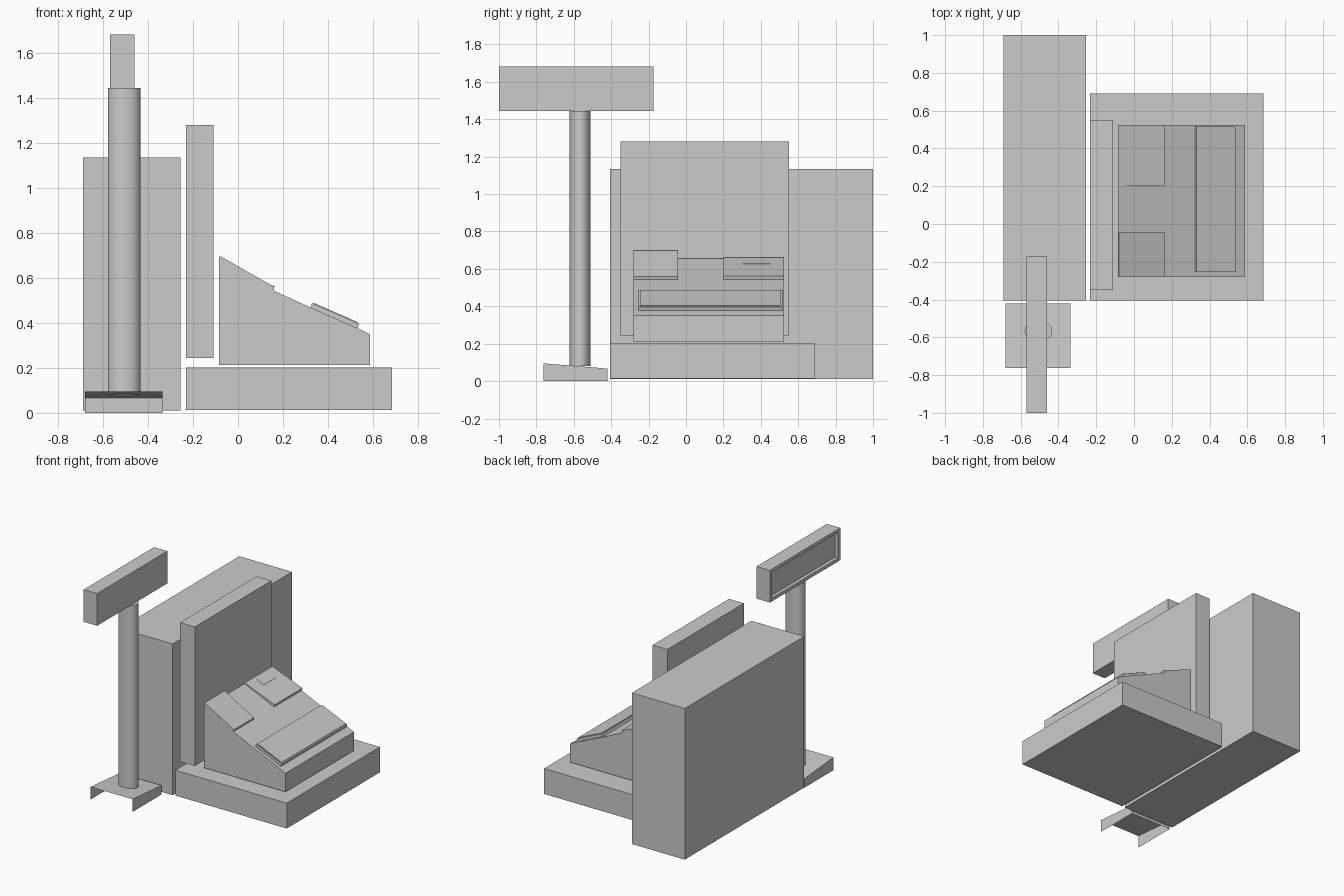
import bpy, bmesh
from mathutils import Vector

if "Cube" in bpy.data.objects:
    bpy.data.objects.remove(bpy.data.objects["Cube"])


def finish(name, bm):
    bmesh.ops.recalc_face_normals(bm, faces=bm.faces)
    mesh = bpy.data.meshes.new(name)
    bm.to_mesh(mesh)
    bm.free()
    obj = bpy.data.objects.new(name, mesh)
    bpy.context.collection.objects.link(obj)
    return obj


def prism(name, profile, y0, y1, inset=None):
    """Extrude an x-z profile along y; inset = (direction, width, depth) details one face."""
    bm = bmesh.new()
    face = bm.faces.new([bm.verts.new((x, y0, z)) for x, z in profile])
    ext = bmesh.ops.extrude_face_region(bm, geom=[face])
    for v in ext["geom"]:
        if isinstance(v, bmesh.types.BMVert):
            v.co.y = y1
    bmesh.ops.recalc_face_normals(bm, faces=bm.faces)
    if inset:
        direction, width, depth = inset
        d = Vector(direction).normalized()
        target = max(bm.faces, key=lambda f: f.normal.dot(d))
        n = target.normal.copy()
        bmesh.ops.inset_region(bm, faces=[target], thickness=width)
        ret = bmesh.ops.extrude_face_region(bm, geom=[target])
        verts = [g for g in ret["geom"] if isinstance(g, bmesh.types.BMVert)]
        bmesh.ops.translate(bm, verts=verts, vec=n * depth)
        if target.is_valid:
            bmesh.ops.delete(bm, geom=[target], context='FACES_ONLY')
    return finish(name, bm)


def box(name, x, y, z, inset=None):
    return prism(name, [(x[0], z[0]), (x[1], z[0]), (x[1], z[1]), (x[0], z[1])],
                 y[0], y[1], inset)


# Large boxes
box("tower_cabinet", (-0.69, -0.255), (-0.405, 1.0), (0.01, 1.135))
box("screen_panel", (-0.232, -0.11), (-0.35, 0.55), (0.245, 1.28))
box("cash_drawer", (-0.232, 0.685), (-0.405, 0.69), (0.013, 0.202))

# Sloping register body
prism("register_body", [(-0.085, 0.212), (0.587, 0.212), (0.587, 0.35),
                        (0.535, 0.375), (0.32, 0.47), (0.16, 0.543),
                        (-0.085, 0.655)], -0.28, 0.525)

# Raised covers at the back corners of the slope
prism("left_cover", [(-0.085, 0.63), (-0.085, 0.69), (-0.079, 0.697),
                     (0.162, 0.56), (0.155, 0.535)], -0.28, -0.043)
prism("printer_cover", [(-0.085, 0.63), (-0.085, 0.66), (0.162, 0.563),
                        (0.155, 0.535)], 0.2, 0.525)
prism("printer_slot", [(-0.06, 0.64), (-0.06, 0.652), (0.0, 0.628),
                       (0.0, 0.615)], 0.305, 0.45)

# Keyboard with a slightly raised inner plate
prism("keyboard", [(0.32, 0.465), (0.33, 0.488), (0.538, 0.397),
                   (0.53, 0.37)], -0.255, 0.515, ((0.4, 0, 0.9), 0.012, 0.004))

# Pole foot: bent sheet, open at the front and underneath
bm = bmesh.new()
x0, x1, y0, y1 = -0.68, -0.335, -0.763, -0.42
top = [bm.verts.new(c) for c in ((x0, y0, 0.095), (x0, y1, 0.067),
                                 (x1, y1, 0.067), (x1, y0, 0.095))]
low = [bm.verts.new((v.co.x, v.co.y, 0)) for v in top]
bm.faces.new(top[::-1])
for i in range(3):
    bm.faces.new((top[i], top[i + 1], low[i + 1], low[i]))
finish("pole_foot", bm)

# Oval pole
bpy.ops.mesh.primitive_cylinder_add(vertices=48, radius=1, depth=1.365,
                                    location=(-0.506, -0.566, 0.7625))
pole = bpy.context.object
pole.name = "display_pole"
pole.scale = (0.073, 0.056, 1)
bpy.ops.object.transform_apply(location=False, rotation=False, scale=True)
bpy.ops.object.shade_smooth_by_angle()

# Customer display with recessed screen facing -x
box("customer_display", (-0.57, -0.46), (-1.0, -0.173), (1.443, 1.683),
    ((-1, 0, 0), 0.035, -0.025))
